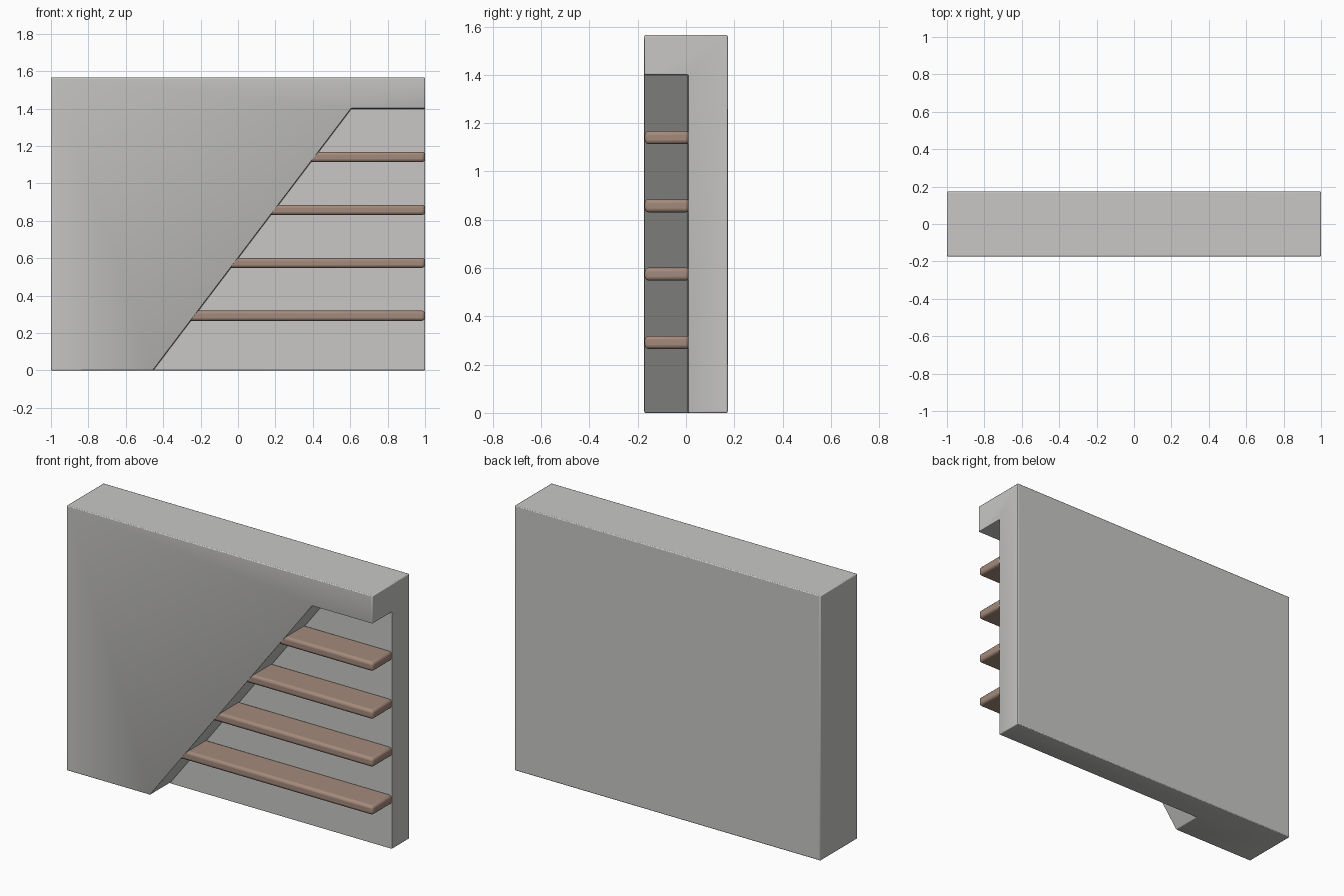
import bpy, bmesh

if "Cube" in bpy.data.objects:
    bpy.data.objects.remove(bpy.data.objects["Cube"])


def material(name, rgb):
    m = bpy.data.materials.new(name)
    m.diffuse_color = (*rgb, 1)
    m.use_nodes = True
    m.node_tree.nodes["Principled BSDF"].inputs["Base Color"].default_value = m.diffuse_color
    return m


def prism(name, outline, y0, y1, mat=None):
    """Extrude an x-z outline from y0 to y1."""
    bm = bmesh.new()
    face = bm.faces.new([bm.verts.new((x, y0, z)) for x, z in outline])
    ext = bmesh.ops.extrude_face_region(bm, geom=[face])
    verts = [v for v in ext["geom"] if isinstance(v, bmesh.types.BMVert)]
    bmesh.ops.translate(bm, verts=verts, vec=(0, y1 - y0, 0))
    bmesh.ops.recalc_face_normals(bm, faces=bm.faces[:])
    mesh = bpy.data.meshes.new(name)
    bm.to_mesh(mesh)
    bm.free()
    ob = bpy.data.objects.new(name, mesh)
    bpy.context.collection.objects.link(ob)
    if mat:
        mesh.materials.append(mat)
    return ob


def soften(ob, width, segments):
    bev = ob.modifiers.new("soft_edges", "BEVEL")
    bev.width = width
    bev.segments = segments
    bev.limit_method = "ANGLE"
    bpy.ops.object.select_all(action="DESELECT")
    ob.select_set(True)
    bpy.context.view_layer.objects.active = ob
    bpy.ops.object.shade_smooth_by_angle()


plaster = material("warm grey plaster", (0.58, 0.575, 0.56))
wood = material("brown wood", (0.37, 0.255, 0.20))

HALF_Y, TOP = 0.173, 1.565
RECESS_Y, RECESS_TOP = 0.008, 1.40
FOOT_X, HEAD_X = -0.455, 0.605

# Wall panel with a sloped recess cut from the front right
wall = prism("wall", [(-1, 0), (1, 0), (1, TOP), (-1, TOP)], -HALF_Y, HALF_Y, plaster)
slope = (HEAD_X - FOOT_X) / RECESS_TOP
cutter = prism("recess_cutter",
               [(FOOT_X - 0.1 * slope, -0.1), (1.2, -0.1), (1.2, RECESS_TOP), (HEAD_X, RECESS_TOP)],
               -0.4, RECESS_Y)
cutter.hide_render = True
cutter.hide_viewport = True
cut = wall.modifiers.new("recess", "BOOLEAN")
cut.operation = "DIFFERENCE"
cut.solver = "EXACT"
cut.object = cutter
soften(wall, 0.005, 2)

# Shelves reaching from the sloped wall to the open side
for i in range(4):
    z = 0.292 + 0.283 * i
    left = FOOT_X + z * slope - 0.06
    shelf = prism(f"shelf_{i + 1}",
                  [(left, z - 0.027), (1, z - 0.027), (1, z + 0.027), (left, z + 0.027)],
                  -0.171, RECESS_Y + 0.008, wood)
    soften(shelf, 0.016, 3)
